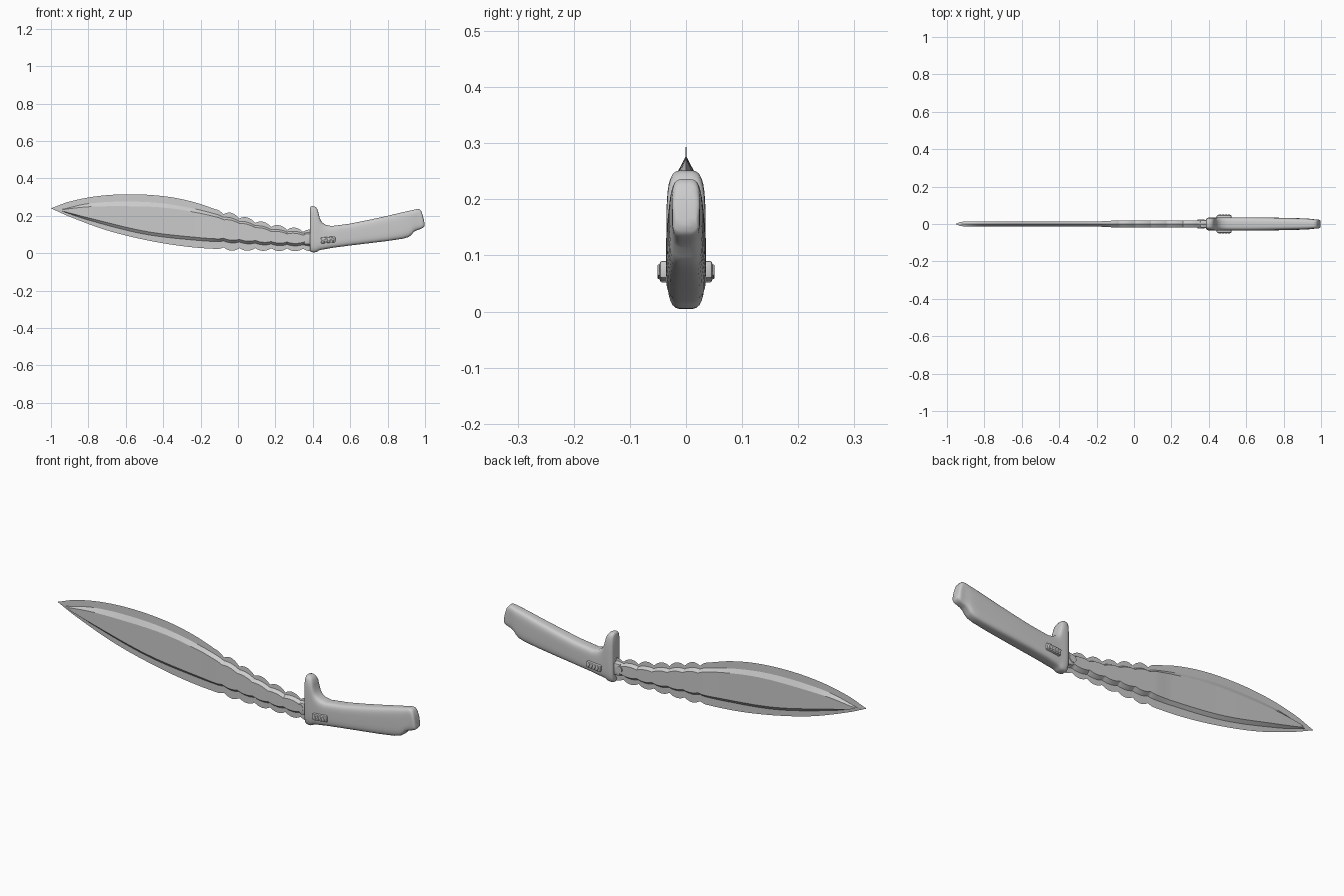
import bpy
import bmesh
import math

old = bpy.data.objects.get("Cube")
if old:
    bpy.data.objects.remove(old, do_unlink=True)

GREY = (0.6, 0.6, 0.6, 1.0)
grey = bpy.data.materials.new("plain grey")
grey.use_nodes = True
grey.diffuse_color = GREY
grey.node_tree.nodes["Principled BSDF"].inputs["Base Color"].default_value = GREY


def curve(points):
    """Smooth cubic function through (x, value) points."""
    def slope(i):
        a, b = points[max(i - 1, 0)], points[min(i + 1, len(points) - 1)]
        return (b[1] - a[1]) / (b[0] - a[0])

    def evaluate(x):
        x = min(max(x, points[0][0]), points[-1][0])
        i = 0
        while i < len(points) - 2 and x > points[i + 1][0]:
            i += 1
        (xa, a), (xb, b) = points[i], points[i + 1]
        w = xb - xa
        t = (x - xa) / w
        s = t * t * (3 - 2 * t)
        return (a + (b - a) * s + slope(i) * w * t * (1 - t) ** 2
                - slope(i + 1) * w * t * t * (1 - t))
    return evaluate


def finish(name, bm, angle):
    bmesh.ops.recalc_face_normals(bm, faces=bm.faces)
    mesh = bpy.data.meshes.new(name)
    bm.to_mesh(mesh)
    bm.free()
    mesh.materials.append(grey)
    obj = bpy.data.objects.new(name, mesh)
    bpy.context.collection.objects.link(obj)
    bpy.ops.object.select_all(action='DESELECT')
    obj.select_set(True)
    bpy.context.view_layer.objects.active = obj
    bpy.ops.object.shade_smooth_by_angle(angle=math.radians(angle))
    return obj


def loft(name, rings, angle):
    """Skin a row of closed cross-sections and cap both ends."""
    bm = bmesh.new()
    rows = [[bm.verts.new(p) for p in ring] for ring in rings]
    count = len(rows[0])
    for a, b in zip(rows, rows[1:]):
        for i in range(count):
            j = (i + 1) % count
            bm.faces.new((a[i], a[j], b[j], b[i]))
    bm.faces.new(rows[0])
    bm.faces.new(rows[-1])
    return finish(name, bm, angle)


def rounded_box(name, size, centre, tilt, bevel):
    bm = bmesh.new()
    bmesh.ops.create_cube(bm, size=1)
    bmesh.ops.scale(bm, vec=size, verts=bm.verts)
    bmesh.ops.bevel(bm, geom=bm.edges[:], offset=bevel, segments=2,
                    profile=0.5, affect='EDGES')
    obj = finish(name, bm, 40)
    obj.location = centre
    obj.rotation_euler.y = -tilt
    return obj


# Blade outlines: cutting edge, foot of the bevel, and its width
TIP, ROOT, INNER_TIP, WAVE_START, PITCH = -1.0, 0.395, -0.95, -0.12, 0.085
edge_top = curve([(-1, .24), (-.9, .276), (-.75, .305), (-.58, .315), (-.4, .305),
                  (-.25, .277), (-.12, .235), (0, .195), (.2, .143), (.395, .115)])
edge_low = curve([(-1, .24), (-.9, .195), (-.7, .122), (-.5, .072), (-.3, .038),
                  (-.12, .023), (.1, .021), (.395, .018)])
foot_top = curve([(-.95, .232), (-.8, .265), (-.6, .276), (-.4, .266), (-.2, .23),
                  (0, .175), (.2, .125), (.395, .105)])
foot_low = curve([(-.95, .228), (-.8, .177), (-.5, .102), (-.2, .067), (0, .057),
                  (.2, .045), (.395, .042)])
bevel_top = curve([(-.95, 0), (-.8, .017), (-.6, .025), (-.3, .02), (0, .012), (.395, .01)])
bevel_low = curve([(-.95, 0), (-.8, .012), (-.5, .016), (.395, .013)])
thickness = curve([(-.95, .002), (-.92, .012), (-.2, .014), (-.1, .018), (.395, .018)])


def scallop(x, size):
    if x < WAVE_START:
        return 0
    phase = (x - WAVE_START) / PITCH
    return size * (abs(math.cos(math.pi * phase)) ** 0.7 - 1) + size * 0.5 * min(phase, 1)


def blade_ring(x):
    skin = 0.0008
    top = edge_top(x) + scallop(x, 0.02)
    low = edge_low(x) - scallop(x, 0.016)
    ft = foot_top(x) + scallop(x, 0.008)
    fl = foot_low(x) - scallop(x, 0.008)
    pt, pl, half = ft - bevel_top(x), fl + bevel_low(x), thickness(x)
    if x < INNER_TIP:
        k = (x - TIP) / (INNER_TIP - TIP)
        ft = fl = pt = pl = edge_top(TIP) + (0.23 - edge_top(TIP)) * k
        half = skin
    side = [(ft, skin), (pt, half), (pl, half), (fl, skin)]
    ring = [(x, 0, top)] + [(x, -y, z) for z, y in side]
    return ring + [(x, 0, low)] + [(x, y, z) for z, y in reversed(side)]


STEPS = 220
loft("blade", [blade_ring(TIP + 0.0005 + (ROOT - TIP) * i / STEPS)
               for i in range(STEPS + 1)], 25)

# Handle and guard in one smooth body: x, top, bottom, half depth
stations = [
    (.386, .244, .012, .026), (.390, .251, .006, .032), (.402, .252, .004, .035),
    (.416, .247, .005, .035), (.425, .234, .009, .035), (.431, .212, .013, .035),
    (.438, .185, .016, .035), (.450, .165, .019, .035), (.470, .151, .022, .036),
    (.500, .145, .028, .036), (.600, .158, .041, .036), (.700, .178, .053, .035),
    (.800, .200, .065, .033), (.880, .219, .077, .031), (.912, .226, .086, .030),
    (.928, .229, .098, .029), (.940, .232, .114, .028), (.955, .236, .122, .026),
    (.970, .236, .127, .025), (.980, .225, .131, .025), (.988, .200, .135, .024),
    (.996, .167, .144, .019)]


def handle_ring(x, top, low, half, sides=32):
    ring = []
    mid, tall = (top + low) / 2, (top - low) / 2
    for i in range(sides):
        a = 2 * math.pi * (i + 0.5) / sides
        c, s = math.cos(a), math.sin(a)
        ring.append((x, half * math.copysign(abs(c) ** 0.5, c),
                     mid + tall * math.copysign(abs(s) ** 0.5, s)))
    return ring


loft("handle_and_guard", [handle_ring(*s) for s in stations], 60)

# Collar where the blade enters the guard
rounded_box("blade_collar", (0.04, 0.042, 0.06), (0.372, 0, 0.076), 0, 0.008)

# Pivot pin through the blade root
bm = bmesh.new()
bmesh.ops.create_cone(bm, cap_ends=True, segments=24, radius1=0.018,
                      radius2=0.018, depth=0.046)
pin = finish("pivot_pin", bm, 40)
pin.location = (0.358, 0, 0.08)
pin.rotation_euler.x = math.pi / 2

# Ribbed sliding buttons on both sides of the handle
TILT = 0.1
for side, label in ((-1, "front"), (1, "back")):
    rounded_box(label + "_button", (0.078, 0.022, 0.032),
                (0.482, side * 0.036, 0.071), TILT, 0.005)
    for i in range(4):
        d = (i - 1.5) * 0.016
        rounded_box(label + "_button_rib", (0.009, 0.012, 0.022),
                    (0.482 + d, side * 0.045, 0.071 + d * TILT), TILT + 0.25, 0.003)
